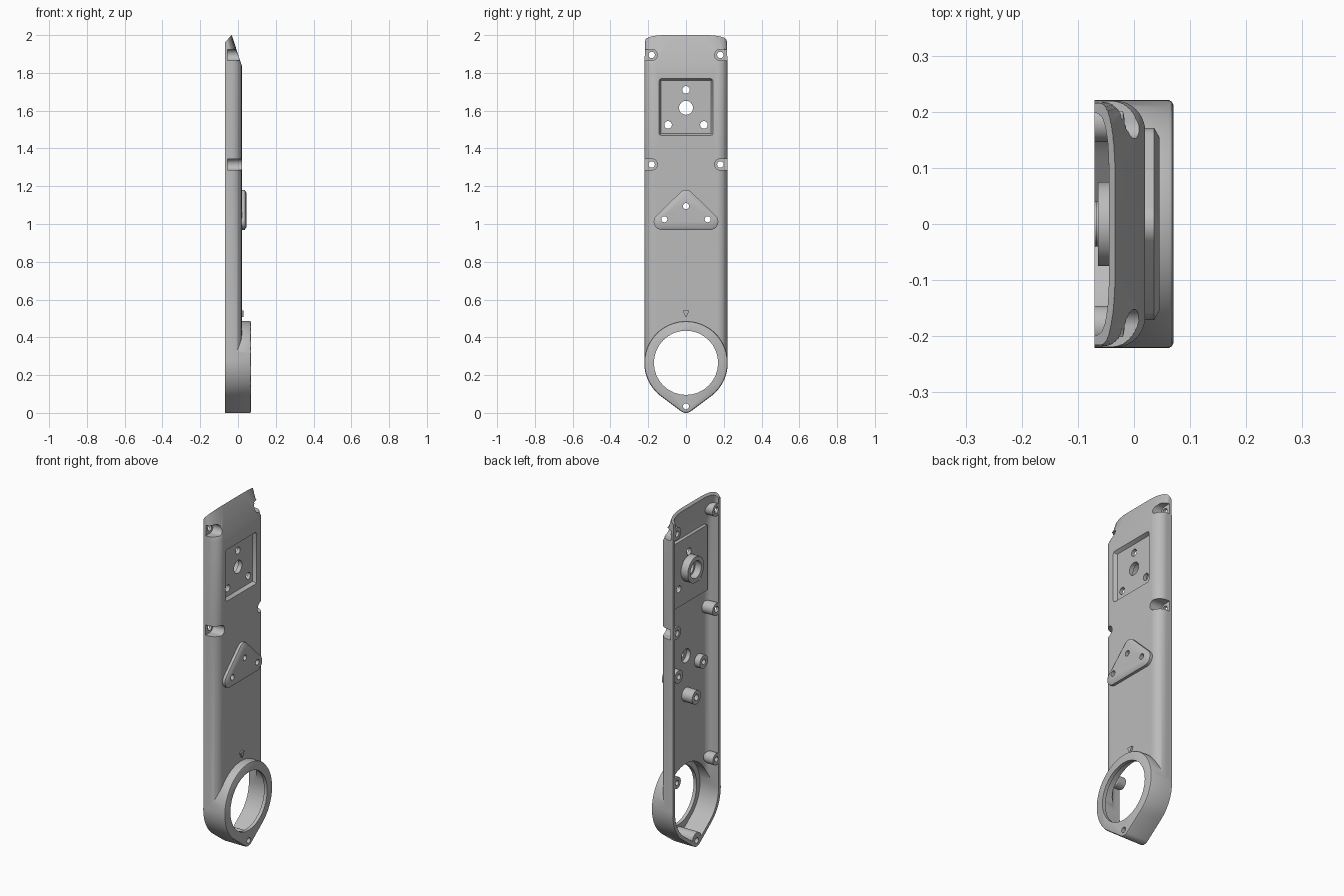
import bpy, bmesh, math

cube = bpy.data.objects.get("Cube")
if cube:
    bpy.data.objects.remove(cube)

grey = bpy.data.materials.new("plain grey")
grey.use_nodes = True
COLOUR = (0.5, 0.5, 0.5, 1)
grey.diffuse_color = COLOUR
grey.node_tree.nodes["Principled BSDF"].inputs["Base Color"].default_value = COLOUR

BACK = -0.07   # open side of the housing
FACE = 0.02    # closed outer face
SIDES = (-1, 1)


def make(name, bm):
    bmesh.ops.recalc_face_normals(bm, faces=bm.faces)
    mesh = bpy.data.meshes.new(name)
    bm.to_mesh(mesh)
    bm.free()
    mesh.materials.append(grey)
    obj = bpy.data.objects.new(name, mesh)
    bpy.context.collection.objects.link(obj)
    return obj


def blob(name, discs, layers, n=48):
    """Hull around discs (y, z, radius), repeated at layers (x, radius change)."""
    bm = bmesh.new()
    for x, grow in layers:
        for y, z, r in discs:
            for i in range(n):
                a = math.tau * i / n
                bm.verts.new((x, y + (r + grow) * math.cos(a), z + (r + grow) * math.sin(a)))
    res = bmesh.ops.convex_hull(bm, input=bm.verts)
    loose = {v for v in res["geom_interior"] + res["geom_unused"] if isinstance(v, bmesh.types.BMVert)}
    bmesh.ops.delete(bm, geom=list(loose), context='VERTS')
    bmesh.ops.dissolve_limit(bm, angle_limit=0.002, verts=bm.verts, edges=bm.edges)
    return make(name, bm)


def loft(name, back, sections, n=10):
    """Skin over arch sections (z, half width, face x, corner y size, corner x size)."""
    bm = bmesh.new()
    rings = []
    for z, w, d, ry, rx in sections:
        half = [(back, w)]
        for i in range(n + 1):
            a = math.pi / 2 * i / n
            half.append((d - rx + rx * math.sin(a), w - ry + ry * math.cos(a)))
        pts = half + [(x, -y) for x, y in reversed(half)]
        rings.append([bm.verts.new((x, y, z)) for x, y in pts])
    for a, b in zip(rings, rings[1:]):
        for i in range(len(a)):
            j = (i + 1) % len(a)
            bm.faces.new((a[i], a[j], b[j], b[i]))
    bm.faces.new(rings[0])
    bm.faces.new(rings[-1])
    return make(name, bm)


def combine(target, other, operation):
    mod = target.modifiers.new("combine", 'BOOLEAN')
    mod.operation, mod.solver, mod.object = operation, 'EXACT', other
    bpy.context.view_layer.objects.active = target
    bpy.ops.object.modifier_apply(modifier=mod.name)
    bpy.data.objects.remove(other)


def add(obj):
    combine(housing, obj, 'UNION')


def cut(obj):
    combine(housing, obj, 'DIFFERENCE')


def hole(y, z, r, x0=-0.2, x1=0.2):
    cut(blob("hole", [(y, z, r)], [(x0, 0), (x1, 0)], 32))


# Long arched body with a sloped upper end
housing = loft("housing_shell", BACK, [
    (0.265, 0.22, FACE, 0.055, 0.055),
    (1.84, 0.22, FACE, 0.055, 0.055),
    (2.02, 0.214, -0.04, 0.14, 0.028)])

# Teardrop collar at the lower end
add(blob("collar", [(0, 0.265, 0.221), (0, 0.045, 0.045)],
         [(BACK, 0), (0.062, 0), (0.0675, -0.003), (0.07, -0.008)], 80))

# Hollow inside of body and collar
cut(loft("body_cavity", -0.12, [
    (0.265, 0.2, 0.0, 0.04, 0.04),
    (1.82, 0.2, 0.0, 0.04, 0.04),
    (2.06, 0.196, -0.064, 0.12, 0.02)]))
cut(blob("collar_cavity", [(0, 0.265, 0.2005), (0, 0.045, 0.025)],
         [(-0.12, 0), (0.05, 0)], 80))
hole(0, 0.265, 0.17)

# Slanted trim across the top rim
wedge = bmesh.new()
for y in (-0.4, 0.4):
    for x, z in ((-0.2, 1.81), (0.1, 2.155), (0.1, 2.4), (-0.2, 2.4)):
        wedge.verts.new((x, y, z))
bmesh.ops.convex_hull(wedge, input=wedge.verts)
cut(make("top_trim", wedge))

# Screw bosses along the side walls
for s in SIDES:
    add(blob("upper_boss", [(s * 0.182, 1.895, 0.036)], [(BACK, 0), (-0.02, 0), (-0.012, -0.015)]))
    add(blob("middle_boss", [(s * 0.182, 1.315, 0.036)], [(BACK, 0), (0.005, 0)]))
    add(blob("lower_boss", [(s * 0.182, 0.44, 0.034)], [(BACK, 0), (-0.02, 0), (0.005, -0.015)]))
    hole(s * 0.182, 0.44, 0.015, -0.1, -0.03)
    for z in (1.895, 1.315):
        cut(blob("screw_recess", [(s * 0.182, z, 0.03), (s * 0.26, z, 0.03)],
                 [(-0.055, 0), (0.1, 0)]))
        hole(s * 0.182, z, 0.017)

# Bottom boss
add(blob("bottom_boss", [(0, 0.042, 0.04)], [(BACK, 0), (0.06, 0)]))
hole(0, 0.035, 0.016)

# Square mount: backing plate, recess, centre tube and holes
add(blob("mount_backing", [(s * 0.168, z, 0.002) for s in SIDES for z in (1.422, 1.798)],
         [(-0.02, 0), (0.005, 0)], 8))
add(blob("centre_tube", [(0, 1.615, 0.075)], [(-0.064, 0), (0.0, 0)]))
cut(blob("square_recess", [(s * 0.13, z, 0.014) for s in SIDES for z in (1.482, 1.756)],
         [(0.0, -0.011), (0.014, -0.009), (0.021, 0.0)], 4 * 1 + 4))
hole(0, 1.615, 0.05, -0.1, -0.025)
hole(0, 1.615, 0.037)
hole(0, 1.71, 0.02)
for s in SIDES:
    hole(s * 0.095, 1.525, 0.02)

# Triangular pad with its inner bosses
add(blob("triangle_pad", [(-0.128, 1.012, 0.043), (0.128, 1.012, 0.043), (0, 1.137, 0.043)],
         [(0.01, 0), (0.036, 0), (0.045, -0.016)]))
for s in SIDES:
    add(blob("pad_boss", [(s * 0.115, 1.025, 0.038)], [(-0.035, 0), (0.01, 0)]))
    hole(s * 0.115, 1.025, 0.016)
hole(0, 1.095, 0.04, -0.1, 0.025)
hole(0, 1.095, 0.016)

# Tall inner post
add(blob("tall_post", [(0, 0.87, 0.04)], [(-0.068, 0), (0.01, 0)]))
hole(0, 0.87, 0.018, -0.1, -0.02)

# Small raised arrow above the collar
arrow = blob("arrow_mark", [(-0.015, 0.541, 0.002), (0.015, 0.541, 0.002), (0, 0.509, 0.002)],
             [(0.015, 0), (0.03, 0)], 8)

for obj in (housing, arrow):
    bpy.ops.object.select_all(action='DESELECT')
    obj.select_set(True)
    bpy.context.view_layer.objects.active = obj
    bpy.ops.object.shade_smooth_by_angle(angle=math.radians(30))
